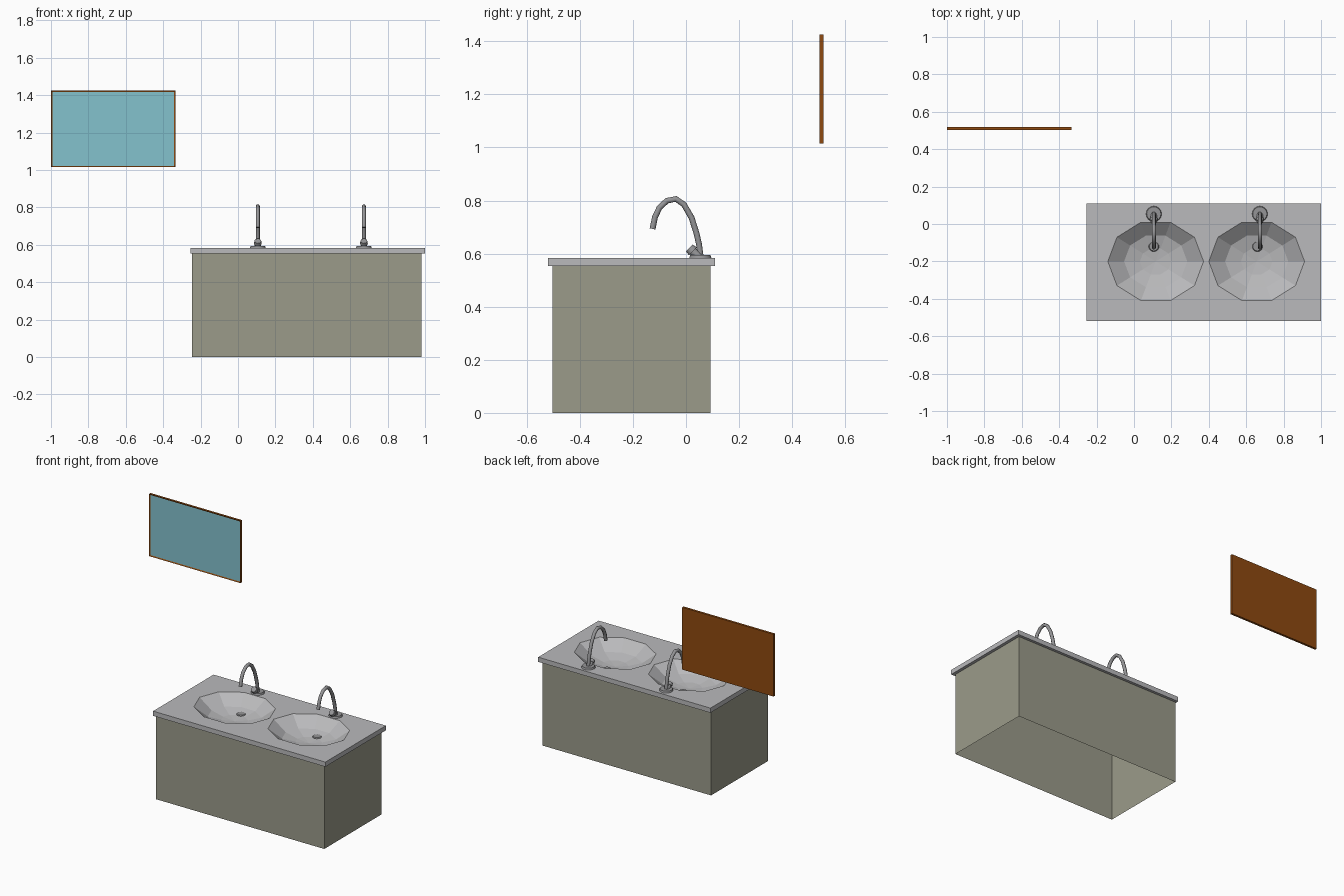
import bpy, bmesh, math
from mathutils import Vector

if "Cube" in bpy.data.objects:
    bpy.data.objects.remove(bpy.data.objects["Cube"])


def material(name, hex_colour):
    lin = []
    for i in (0, 2, 4):
        c = int(hex_colour[i:i + 2], 16) / 255
        lin.append(c / 12.92 if c <= 0.04045 else ((c + 0.055) / 1.055) ** 2.4)
    m = bpy.data.materials.new(name)
    m.diffuse_color = (*lin, 1)
    m.use_nodes = True
    m.node_tree.nodes["Principled BSDF"].inputs["Base Color"].default_value = m.diffuse_color
    return m


OLIVE = material("olive_grey", "9b9b8a")
STONE = material("pale_stone", "bababc")
METAL = material("faucet_metal", "959597")
WOOD = material("brown_wood", "8f4a10")
GLASS = material("blue_glass", "84c2ce")


def finish(name, bm, *mats):
    me = bpy.data.meshes.new(name)
    bm.to_mesh(me)
    bm.free()
    ob = bpy.data.objects.new(name, me)
    bpy.context.collection.objects.link(ob)
    for m in mats:
        me.materials.append(m)
    return ob


def box(lo, hi):
    bm = bmesh.new()
    bmesh.ops.create_cube(bm, size=1)
    for v in bm.verts:
        v.co = [(a + b) / 2 + c * (b - a) for a, b, c in zip(lo, hi, v.co)]
    return bm


def cylinder(name, start, end, r1, r2, sides=12):
    """Capped cone or cylinder between two points."""
    a, b = Vector(start), Vector(end)
    bm = bmesh.new()
    bmesh.ops.create_cone(bm, cap_ends=True, segments=sides, radius1=r1,
                          radius2=r2, depth=(b - a).length)
    rot = (b - a).to_track_quat('Z', 'Y')
    for v in bm.verts:
        v.co = rot @ v.co + (a + b) / 2
    ob = finish(name, bm, METAL)
    for o in bpy.context.selected_objects:
        o.select_set(False)
    ob.select_set(True)
    bpy.context.view_layer.objects.active = ob
    bpy.ops.object.shade_smooth_by_angle(angle=math.radians(35))
    return ob


# Cabinet: thin-walled, open underneath and under the basins
bm = box((-0.247, -0.502, 0), (0.98, 0.092, 0.555))
bmesh.ops.delete(bm, geom=[f for f in bm.faces if abs(f.normal.z) > 0.5],
                 context='FACES_ONLY')
finish("cabinet", bm, OLIVE)

# Countertop with two ten-sided basins sunk into it
TOP, UNDER = 0.584, 0.553
BASINS = (0.116, 0.656)
BY, RX, RY = -0.2, 0.256, 0.22


def loop(bm, pts):
    vs = [bm.verts.new(p) for p in pts]
    return vs, [bm.edges.new((vs[i - 1], vs[i])) for i in range(len(vs))]


def decagon(cx, s, z, shift=0.0):
    return [(cx + RX * s * math.cos(i * math.tau / 10),
             BY + shift + RY * s * math.sin(i * math.tau / 10), z) for i in range(10)]


bm = bmesh.new()
slab = {}
for z in (TOP, UNDER):
    corners, edges = loop(bm, [(-0.255, -0.519, z), (1, -0.519, z),
                               (1, 0.11, z), (-0.255, 0.11, z)])
    rims = []
    for cx in BASINS:
        vs, es = loop(bm, decagon(cx, 1, z))
        rims.append(vs)
        edges += es
    bmesh.ops.triangle_fill(bm, edges=edges, use_beauty=True,
                            normal=(0, 0, 1 if z == TOP else -1))
    slab[z] = corners, rims
for i in range(4):
    t, u = slab[TOP][0], slab[UNDER][0]
    bm.faces.new((t[i - 1], u[i - 1], u[i], t[i]))
for cx, ring in zip(BASINS, slab[TOP][1]):
    for s, depth in ((0.66, 0.062), (0.33, 0.082)):
        inner = [bm.verts.new(p) for p in decagon(cx, s, TOP - depth)]
        for i in range(10):
            bm.faces.new((ring[i - 1], ring[i], inner[i], inner[i - 1]))
        ring = inner
    low = bm.verts.new((cx, BY, TOP - 0.09))
    for i in range(10):
        bm.faces.new((ring[i - 1], ring[i], low))
bmesh.ops.recalc_face_normals(bm, faces=bm.faces)
finish("countertop_with_basins", bm, STONE)

# Faucets and drains
SPOUT = [(0.055, 0.59), (0.049, 0.635), (0.04, 0.675), (0.021, 0.735),
         (-0.008, 0.785), (-0.038, 0.806), (-0.072, 0.799), (-0.1, 0.773),
         (-0.117, 0.737), (-0.126, 0.693)]
for side, x, dx in (("left", 0.106, 0.106), ("right", 0.673, 0.66)):
    cylinder(side + "_faucet_flange", (x, 0.054, 0.583), (x, 0.054, 0.595), 0.042, 0.038, 16)
    cylinder(side + "_handle_stem", (x, 0.05, 0.585), (x, 0.023, 0.611), 0.018, 0.015)
    cylinder(side + "_handle_knob", (x, 0.026, 0.608), (x, 0.013, 0.621), 0.021, 0.018)
    cylinder(side + "_drain", (dx, -0.12, 0.49), (dx, -0.12, 0.508), 0.012, 0.016)
    cylinder(side + "_drain_cap", (dx, -0.12, 0.507), (dx, -0.12, 0.513), 0.028, 0.024, 14)
    # gooseneck spout
    cu = bpy.data.curves.new(side + "_spout", 'CURVE')
    cu.dimensions = '3D'
    cu.bevel_depth = 0.011
    cu.bevel_resolution = 2
    cu.use_fill_caps = True
    sp = cu.splines.new('POLY')
    sp.points.add(len(SPOUT) - 1)
    for p, (y, z) in zip(sp.points, SPOUT):
        p.co = (x, y, z, 1)
    cu.materials.append(METAL)
    ob = bpy.data.objects.new(side + "_spout", cu)
    bpy.context.collection.objects.link(ob)
    for o in bpy.context.selected_objects:
        o.select_set(False)
    ob.select_set(True)
    bpy.context.view_layer.objects.active = ob
    bpy.ops.object.convert(target='MESH')

# Wall mirror: framed panel with the glass inset on the front
bm = box((-1, 0.503, 1.015), (-0.335, 0.518, 1.425))
front = [f for f in bm.faces if f.normal.y < -0.5]
bmesh.ops.inset_region(bm, faces=front, thickness=0.01)
for f in front:
    f.material_index = 1
    bmesh.ops.translate(bm, verts=f.verts, vec=(0, 0.004, 0))
finish("wall_mirror", bm, WOOD, GLASS)
